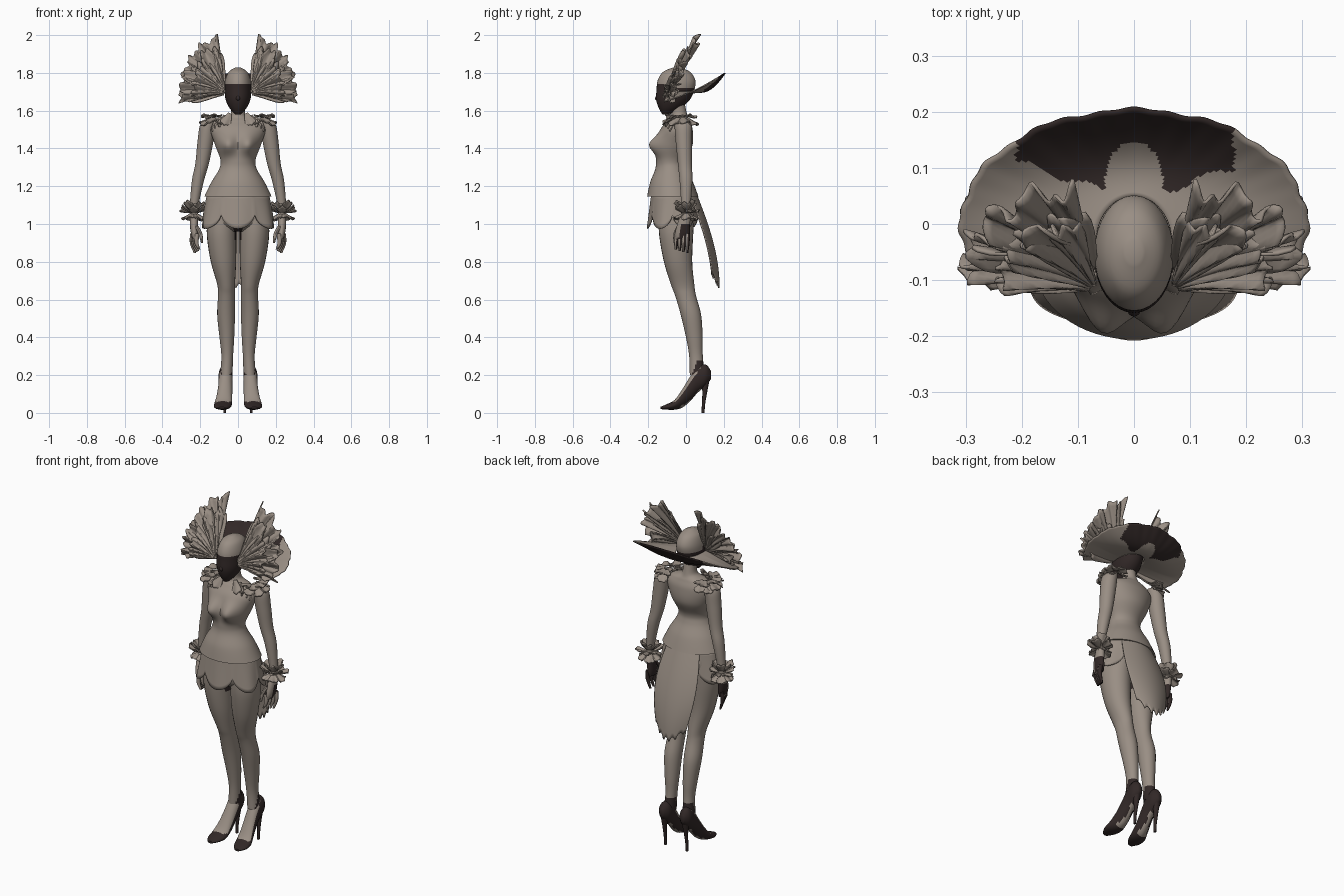
import bpy, bmesh, math, random
from math import sin, cos, pi, radians, exp
from mathutils import Vector

random.seed(4)
if "Cube" in bpy.data.objects:
    bpy.data.objects.remove(bpy.data.objects["Cube"], do_unlink=True)


def material(name, rgb):
    m = bpy.data.materials.new(name)
    m.use_nodes = True
    m.diffuse_color = (*rgb, 1)
    bsdf = m.node_tree.nodes["Principled BSDF"]
    bsdf.inputs["Base Color"].default_value = (*rgb, 1)
    bsdf.inputs["Roughness"].default_value = 0.8
    return m


TAUPE = material("taupe", (0.32, 0.272, 0.232))
DARK = material("dark brown", (0.031, 0.021, 0.02))


def finish(bm, name, dark=None, mirror=False, thick=0, angle=50):
    """Turn a bmesh into a smooth object; dark(centre, normal) picks dark faces."""
    bmesh.ops.recalc_face_normals(bm, faces=bm.faces)
    bm.normal_update()
    for f in bm.faces:
        f.material_index = int(bool(dark and dark(f.calc_center_median(), f.normal)))
    mesh = bpy.data.meshes.new(name)
    bm.to_mesh(mesh)
    bm.free()
    ob = bpy.data.objects.new(name, mesh)
    bpy.context.collection.objects.link(ob)
    mesh.materials.append(TAUPE)
    mesh.materials.append(DARK)
    if thick:
        mod = ob.modifiers.new("thickness", 'SOLIDIFY')
        mod.thickness = thick
        mod.offset = 0
    if mirror:
        ob.modifiers.new("mirror", 'MIRROR')
    bpy.ops.object.select_all(action='DESELECT')
    ob.select_set(True)
    bpy.context.view_layer.objects.active = ob
    bpy.ops.object.shade_smooth_by_angle(angle=radians(angle))


def spline(rows, steps):
    """Catmull-Rom interpolation through rows of numbers."""
    out = []
    for i in range(len(rows) - 1):
        a, b, c, d = (rows[max(0, min(len(rows) - 1, i + k))] for k in (-1, 0, 1, 2))
        for s in range(steps):
            t = s / steps
            out.append([q + t / 2 * (r - p + t * (2*p - 5*q + 4*r - e + t * (3*(q - r) + e - p)))
                        for p, q, r, e in zip(a, b, c, d)])
    return out + [list(rows[-1])]


def loft(bm, rows, axis='z', n=24, steps=5):
    """Skin ellipses (x, y, z, rx, r2) lying across the given axis."""
    rings = []
    for x, y, z, a, b in spline(rows, steps):
        ring = []
        for k in range(n):
            u, v = a * cos(2 * pi * k / n), b * sin(2 * pi * k / n)
            ring.append(bm.verts.new((x + u, y + v, z) if axis == 'z' else (x + u, y, z + v)))
        rings.append(ring)
    for r, s in zip(rings, rings[1:]):
        for k in range(n):
            bm.faces.new((r[k], r[k - 1], s[k - 1], s[k]))
    bm.faces.new(rings[0])
    bm.faces.new(rings[-1])


def sheet(bm, func, nu, nv):
    """Grid surface from func(u, v), both running 0 to 1."""
    g = [[bm.verts.new(func(i / nu, j / nv)) for j in range(nv + 1)] for i in range(nu + 1)]
    for i in range(nu):
        for j in range(nv):
            bm.faces.new((g[i][j], g[i + 1][j], g[i + 1][j + 1], g[i][j + 1]))


def petal(bm, base, d, n, length, width, curl=0.0, ripple=0.006):
    """Rippled round-tipped petal growing from base along d, curling towards n."""
    base, d = Vector(base), Vector(d).normalized()
    n = Vector(n)
    n = (n - d * n.dot(d)).normalized()
    side, phase = d.cross(n), random.uniform(0, 6)

    def point(u, t):
        u = u * 2 - 1
        w = width / 2 * (0.35 + 1.0 * t) * (1 - 0.3 * t ** 6)
        reach = length * t * (1 - 0.15 * u * u * t + 0.045 * t * sin(6 * u + phase))
        return base + d * reach + side * u * w + n * (curl * t * t + ripple * t * sin(3.5 * u + phase))
    sheet(bm, point, 10, 7)


# Torso flaring into a peplum, with the neck and a sculpted bust
bm = bmesh.new()
loft(bm, [(0, -.045, 1.64, .038, .038), (0, -.035, 1.575, .043, .042), (0, -.04, 1.545, .115, .06),
          (0, -.05, 1.5, .145, .085), (0, -.06, 1.42, .122, .095), (0, -.08, 1.34, .093, .078),
          (0, -.08, 1.29, .1, .083), (0, -.076, 1.22, .142, .114), (0, -.07, 1.145, .178, .136)], n=64, steps=8)
for v in bm.verts:
    if v.co.y < -.06:
        v.co.y -= .05 * exp(-((abs(v.co.x) - .057) / .045) ** 2 - ((v.co.z - 1.42) / .05) ** 2)
finish(bm, "torso")

# Hips and legs
bm = bmesh.new()
loft(bm, [(0, -.06, 1.17, .15, .115), (0, -.05, 1.08, .162, .118), (0, -.05, 1.0, .158, .105),
          (0, -.05, .96, .1, .06)], n=32)
finish(bm, "hips", lambda c, n: c.z < 1.0 and abs(c.x) < .03)

bm = bmesh.new()
loft(bm, [(.085, -.05, 1.04, .075, .095), (.087, -.052, .94, .078, .09), (.077, -.042, .8, .067, .075),
          (.063, -.018, .68, .047, .062), (.061, -.002, .62, .045, .055), (.063, .026, .52, .047, .054),
          (.059, .044, .4, .039, .044), (.057, .053, .3, .031, .036), (.062, .06, .2, .033, .04)])
finish(bm, "leg", mirror=True, dark=lambda c, n: (
    c.z < .27 and c.y > .03 + .4 * (c.z - .2)) or (c.x < .025 and .91 < c.z < 1))

# High-heeled shoes with an open instep and pale arch
bm = bmesh.new()
loft(bm, [(.068, .133, .2, .012, .02), (.067, .105, .2, .034, .056), (.066, .06, .175, .037, .07),
          (.068, .02, .125, .038, .065), (.073, -.02, .076, .042, .048), (.08, -.06, .043, .047, .026),
          (.085, -.1, .032, .04, .015), (.087, -.135, .026, .016, .006)], axis='y')
finish(bm, "shoe", mirror=True, dark=lambda c, n: c.y < -.075 or not (
    (n.y < -.25 and c.z > .06) or (n.z < -.6 and -.03 < c.y < .075)))
bm = bmesh.new()
loft(bm, [(.068, .1, .18, .024, .026), (.069, .1, .12, .013, .014), (.07, .093, .05, .008, .009),
          (.07, .09, 0, .007, .008)], n=12)
finish(bm, "heel", lambda c, n: True, mirror=True)

# Arms and gloved hands
bm = bmesh.new()
loft(bm, [(.13, -.02, 1.56, .02, .03), (.158, -.015, 1.53, .04, .045), (.172, -.012, 1.44, .042, .043),
          (.19, -.006, 1.32, .036, .037), (.212, 0, 1.23, .032, .034), (.232, 0, 1.1, .023, .025),
          (.234, 0, 1.04, .021, .024)])
finish(bm, "arm", mirror=True)
bm = bmesh.new()
loft(bm, [(.233, 0, 1.06, .021, .025), (.233, -.012, 1.0, .022, .034), (.23, -.018, .95, .019, .04),
          (.227, -.02, .92, .013, .036)], n=16)
for k in range(4):
    y = .01 - .02 * k
    x = .24 - .008 * k
    loft(bm, [(x, y, .95, .013, .012), (x + .004, y - .002, .9, .011, .011),
              (x - .012, y - .004, .846 + .006 * k, .006, .006)], n=8)
loft(bm, [(.222, -.035, .99, .012, .014), (.2, -.054, .95, .011, .012), (.19, -.06, .9, .006, .007)], n=8)
finish(bm, "hand", lambda c, n: n.y > -.25 and c.z < 1.0, mirror=True)

# Head with a dark mask
bm = bmesh.new()
loft(bm, [(0, -.105, 1.58, .015, .02), (0, -.085, 1.615, .046, .06), (0, -.068, 1.66, .066, .09),
          (0, -.056, 1.71, .071, .1), (0, -.05, 1.76, .068, .1), (0, -.05, 1.805, .05, .072),
          (0, -.05, 1.828, .015, .02)], n=32)
finish(bm, "head", lambda c, n: c.z < (1.74 if c.y < -.05 else 1.72))
bm = bmesh.new()
loft(bm, [(0, -.145, 1.69, .004, .004), (0, -.155, 1.665, .011, .01), (0, -.145, 1.65, .008, .008)], n=12)
finish(bm, "nose", lambda c, n: True)


# Wide hat brim sweeping up behind the head
def brim_point(u, v):
    a = radians(-125 + 250 * u)
    wave = 1 + (.012 * cos(12 * a) + .008 * cos(31 * a)) * v
    x = sin(a) * (.068 + .242 * v * wave)
    y = (-.035 + .085 * cos(a)) * (1 - v) + .203 * cos(a) * v * wave
    return x, y, 1.7 + .42 * y * v + .012 * cos(2 * a) * v - .02 * sin(pi * v) * max(0, cos(a))


bm = bmesh.new()
sheet(bm, brim_point, 150, 24)
finish(bm, "hat_brim", thick=.006, dark=lambda c, n: c.y > .04 + .35 * abs(c.x) + .008 * sin(60 * c.x)
       and -.21 < c.x < .178 and (c.x / .052) ** 2 + ((c.y - .07) / .08) ** 2 > 1)

# Ruffled feather fans on both sides of the hat: rippled sheets with lobed edges, then loose petals
bm = bmesh.new()
for layer, scale in enumerate((1, .74)):
    def fan_point(u, t):
        a = radians(-12 + 94 * u)
        lobes = .05 * cos(2 * pi * 5 * u + 2.5 * layer) + .025 * cos(2 * pi * 13 * u)
        r = (.235 + .06 * sin(a) ** 2) * scale * (.08 + .92 * t) * (1 + t * t * lobes)
        fold = t * (.014 * sin(2 * pi * 4.5 * u + layer) + .008 * sin(2 * pi * 11 * u + 4 * t))
        lean = .04 + .5 * max(0, sin(a))
        return (.065 + r * cos(a), -.095 - .022 * layer + r * lean - fold, 1.695 + r * sin(a) + .5 * fold)
    sheet(bm, fan_point, 80, 14)
for k in range(7):
    a = radians(-4 + 82 * k / 6)
    petal(bm, (.075, -.09, 1.695), (cos(a), .1 + .3 * max(0, sin(a)), sin(a)), (0, -1, .5),
          random.uniform(.18, .23) + .04 * sin(a), .075, curl=random.uniform(-.02, .02), ripple=.012)
finish(bm, "feather_fan", mirror=True, thick=.006)

# Shoulder ruffles
bm = bmesh.new()
for layer, scale in enumerate((1, .75)):
    for k in range(6):
        a = radians(-115 + 210 * k / 5 + 14 * layer)
        petal(bm, (.125 + .02 * cos(a), -.025 + .035 * sin(a), 1.562 + .012 * layer),
              (cos(a), sin(a), -.7 + .4 * layer + random.uniform(-.2, .3)), (0, 0, 1), .066 * scale, .06, curl=.006)
for k in range(4):
    petal(bm, (.042 + .025 * k, -.085 + .01 * k, 1.585 - .01 * k), (.5 - .2 * k, -.4, -1), (0, -1, .3),
          .075, .055, curl=.008)
finish(bm, "shoulder_ruffle", mirror=True, thick=.006)

# Wrist ruffles
bm = bmesh.new()
for layer, (z, rise) in enumerate(((1.055, -.9), (1.06, .25), (1.075, 1.0))):
    for k in range(6):
        a = 2 * pi * (k + layer / 2) / 6
        petal(bm, (.234 + .016 * cos(a), .016 * sin(a), z), (cos(a), sin(a), rise + random.uniform(-.3, .3)),
              (cos(a), sin(a), 2), random.uniform(.05, .068), .05, curl=.006)
finish(bm, "wrist_ruffle", mirror=True, thick=.006)


# Scalloped skirt wrapping the front and sides
def skirt_point(u, t):
    a = radians(-145 + 290 * u)
    drop = .105 + .075 * abs(cos(3.1 * a)) ** .6
    flare = .03 * t * (1 + .3 * cos(6.2 * a))
    return (.162 + flare) * sin(a), -.065 - (.116 + .6 * flare) * cos(a), 1.155 - t * drop


bm = bmesh.new()
sheet(bm, skirt_point, 90, 8)
finish(bm, "skirt", thick=.007)


# Long ragged tail panel at the back
def tail_point(u, t):
    s = u * 2 - 1
    v = t * (1 - .12 * s * s - .05 * abs(sin(8 * s + 1)))
    return (s * (.09 + .04 * sin(pi * min(1, v * 1.1))), .035 + .14 * sin(v * pi / 2) - .035 * s * s,
            1.205 - .55 * v)


bm = bmesh.new()
sheet(bm, tail_point, 40, 20)
finish(bm, "tail_panel", thick=.007)
